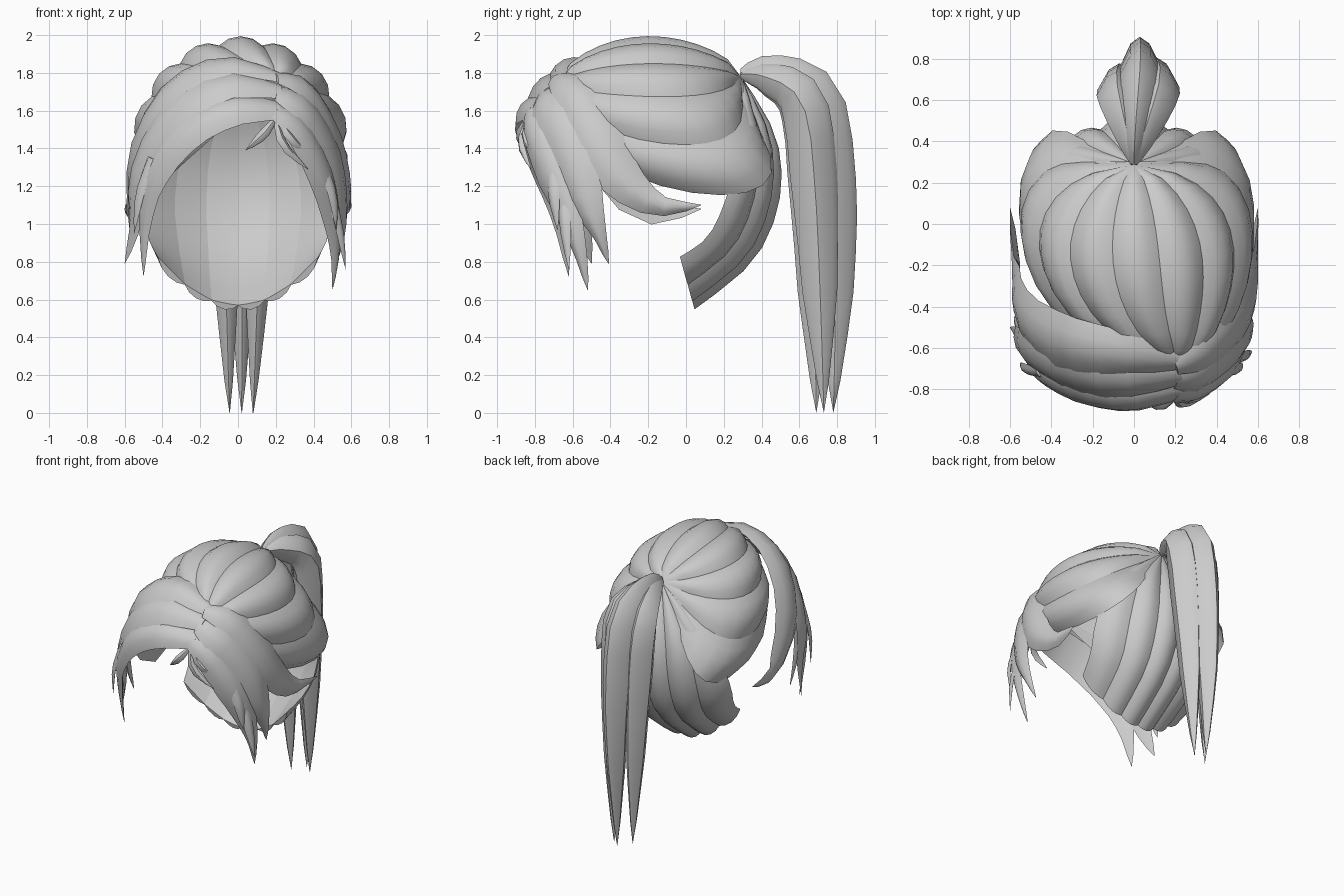
import bpy, bmesh, math
from mathutils import Vector as V

if "Cube" in bpy.data.objects:
    bpy.data.objects.remove(bpy.data.objects["Cube"])


def spline(pts, t):
    """Catmull-Rom through evenly spaced points (tuples)."""
    n = len(pts) - 1
    i = min(int(t * n), n - 1)
    f = t * n - i
    g = lambda k: V(pts[max(0, min(n, k))])
    a, b, c, d = g(i - 1), g(i), g(i + 1), g(i + 2)
    return b + (c - a) * (f / 2) + (a * 2 - b * 5 + c * 4 - d) * (f * f / 2) \
        + (b * 3 - a - c * 3 + d) * (f ** 3 / 2)


def val(vals, t):
    n = len(vals) - 1
    i = min(int(t * n), n - 1)
    return vals[i] + (vals[i + 1] - vals[i]) * (t * n - i)


def lens(name, surf, bulge, nt=10, ns=4, inner=0.15):
    """Closed lock: a sheet surf(s,t)->(point, normal) with a domed outside."""
    bm = bmesh.new()
    rows = []
    for j in range(nt + 1):
        t = j / nt
        row = []
        for k in range(2 * ns):
            back = k > ns
            s = -1 + 2 * (k if not back else 2 * ns - k) / ns
            p, n = surf(s, t)
            h = bulge(t) * (1 - s * s) * (-inner if back else 1)
            row.append(bm.verts.new(p + n * h))
        rows.append(row)
    for a, b in zip(rows, rows[1:]):
        for k in range(2 * ns):
            m = (k + 1) % (2 * ns)
            bm.faces.new((a[k], a[m], b[m], b[k]))
    bm.faces.new(rows[0])
    bm.faces.new(rows[-1])
    bmesh.ops.remove_doubles(bm, verts=bm.verts, dist=0.002)
    bmesh.ops.recalc_face_normals(bm, faces=bm.faces)
    me = bpy.data.meshes.new(name)
    bm.to_mesh(me)
    bm.free()
    ob = bpy.data.objects.new(name, me)
    bpy.context.collection.objects.link(ob)
    return ob


def strand(name, pts, widths, bulges, centre=(0, -0.36, 1.22), inner=0.15, nt=10):
    """Free lock following a path, facing away from centre."""
    def surf(s, t):
        p = spline(pts, t)
        tan = (spline(pts, min(1, t + .02)) - spline(pts, max(0, t - .02))).normalized()
        out = p - V(centre)
        out = (out - tan * out.dot(tan)).normalized()
        return p + tan.cross(out) * (s * val(widths, t)), out
    return lens(name, surf, lambda t: val(bulges, t), nt, 4, inner)


# Cap: locks fanning from the front parting back to the ponytail root
def cap_point(deg, t):
    a = math.radians(deg)
    sn = max(0, math.sin(math.pi * t)) if 0 < t < 1 else 0
    w = abs(deg / 114) ** 2.5
    sz, sx = sn ** 0.6, sn ** (0.62 if deg > 0 or t > .5 else 0.5)
    base = 1.74 + 0.04 * t
    return V((0.2 * (1 - t) ** 4 + 0.54 * math.sin(a) * sx,
              -0.68 + 0.97 * t + 0.75 * w * t * sn,
              base + (1.39 + 0.565 * math.cos(a) - base) * sz))


def cap_lock(i, d0, d1):
    def surf(s, t):
        p = cap_point((d0 + d1) / 2 + s * (d1 - d0) * 0.53, t)
        return p, (p - V((0, -0.1, 1.4))).normalized()
    lens(f"cap_lock_{i}", surf, lambda t: 0.04 * math.sin(math.pi * t) ** 0.5 if 0 < t < 1 else 0, 12)


edges = [-114, -87, -60, -36, -12, 12, 36, 60, 87, 114]
for i, (d0, d1) in enumerate(zip(edges, edges[1:])):
    cap_lock(i, d0, d1)


# Nape: locks hanging from the root, curling forward under the head
def nape_point(u, t):
    q = u * u
    return spline([(0.03 * u, .3, 1.77), (.40 * u, .45 - .15 * q, 1.45),
                   (.5 * u, .47 - .25 * q, 1.14), (.47 * u, .34 - .22 * q, .83 + .1 * q),
                   (.42 * u, .04 - .07 * q, .57 + .25 * q)], t)


for i in range(6):
    def nape(s, t, u=(i - 2.5) / 3):
        p = nape_point(u + s * 0.18, t)
        return p, (p - V((0, -0.1, 1.15))).normalized()
    lens(f"nape_lock_{i}", nape, lambda t: val([0, .035, .035, .035, .03], t), 10)

# Fringe locks: path, half widths
fringe = {
    "left_fringe_top": ([(.23, -.66, 1.77), (-.08, -.62, 1.83), (-.36, -.56, 1.69), (-.53, -.43, 1.39),
                         (-.56, -.22, 1.08), (-.6, .08, 1.08)], [.05, .12, .15, .14, .08, .002]),
    "left_fringe_middle": ([(.23, -.73, 1.7), (-.08, -.74, 1.73), (-.36, -.68, 1.56), (-.52, -.6, 1.25),
                            (-.54, -.55, 1.0), (-.6, -.5, .79)], [.06, .13, .15, .12, .06, .002]),
    "left_fringe_lower": ([(.22, -.81, 1.6), (-.03, -.84, 1.6), (-.27, -.8, 1.48), (-.44, -.72, 1.25),
                           (-.49, -.66, 1.0), (-.5, -.62, .72)], [.06, .11, .12, .1, .05, .002]),
    "right_fringe_top": ([(.2, -.69, 1.77), (.35, -.6, 1.71), (.49, -.48, 1.48), (.55, -.35, 1.25),
                          (.57, -.15, 1.1), (.6, .08, 1.1)], [.05, .12, .14, .12, .06, .002]),
    "right_fringe_middle": ([(.2, -.75, 1.69), (.34, -.71, 1.61), (.48, -.6, 1.37), (.53, -.53, 1.13),
                             (.54, -.46, .95), (.52, -.41, .79)], [.06, .13, .14, .1, .04, .002]),
    "right_fringe_lower": ([(.2, -.82, 1.6), (.31, -.79, 1.5), (.43, -.71, 1.28), (.49, -.62, 1.05),
                            (.51, -.56, .85), (.5, -.52, .65)], [.06, .1, .11, .08, .04, .002]),
}
for name, (pts, w) in fringe.items():
    strand(name, pts, w, [.02, .05, .05, .045, .03, 0], nt=12)

# Loose tips under the fringe, and short wisps at the parting
tips = [((-.46, -.72, 1.35), (-.52, -.7, 1.15), (-.55, -.68, .95)),
        ((-.52, -.55, 1.3), (-.56, -.48, 1.08), (-.56, -.42, .88)),
        ((.44, -.72, 1.35), (.5, -.7, 1.15), (.52, -.68, .97)),
        ((.46, -.66, 1.25), (.53, -.64, 1.0), (.57, -.62, .76)),
        ((.2, -.84, 1.56), (.13, -.88, 1.47), (.04, -.86, 1.39)),
        ((.2, -.84, 1.56), (.24, -.87, 1.42), (.37, -.82, 1.29)),
        ((.2, -.82, 1.58), (.28, -.85, 1.45), (.38, -.78, 1.37))]
for i, pts in enumerate(tips):
    strand(f"loose_tip_{i}", pts, [.03, .04, .002] if i < 4 else [.01, .03, .002], [.01, .025, 0], nt=5)

# Ponytail: three thick tapering locks
tails = [([(0, .29, 1.79), (-.04, .44, 1.76), (-.08, .61, 1.62), (-.075, .66, 1.2), (-.06, .68, .6), (-.045, .69, 0)], .95),
         ([(0, .29, 1.8), (.01, .46, 1.81), (.03, .7, 1.66), (.03, .775, 1.15), (.02, .79, .6), (.02, .78, 0)], 1.05),
         ([(0, .29, 1.79), (.06, .44, 1.77), (.12, .62, 1.64), (.115, .68, 1.2), (.1, .71, .6), (.08, .73, 0)], 1.0)]
for i, (pts, k) in enumerate(tails):
    strand(f"ponytail_lock_{i}", pts, [.015, .06, .1, .095, .06, .002],
           [b * k for b in (.02, .085, .125, .125, .09, 0)], (pts[2][0], .2, .9), 1.0, 14)

# Smooth locks with crisp borders
bpy.ops.object.select_all(action='SELECT')
bpy.context.view_layer.objects.active = bpy.context.selected_objects[0]
bpy.ops.object.shade_smooth_by_angle(angle=math.radians(40))
